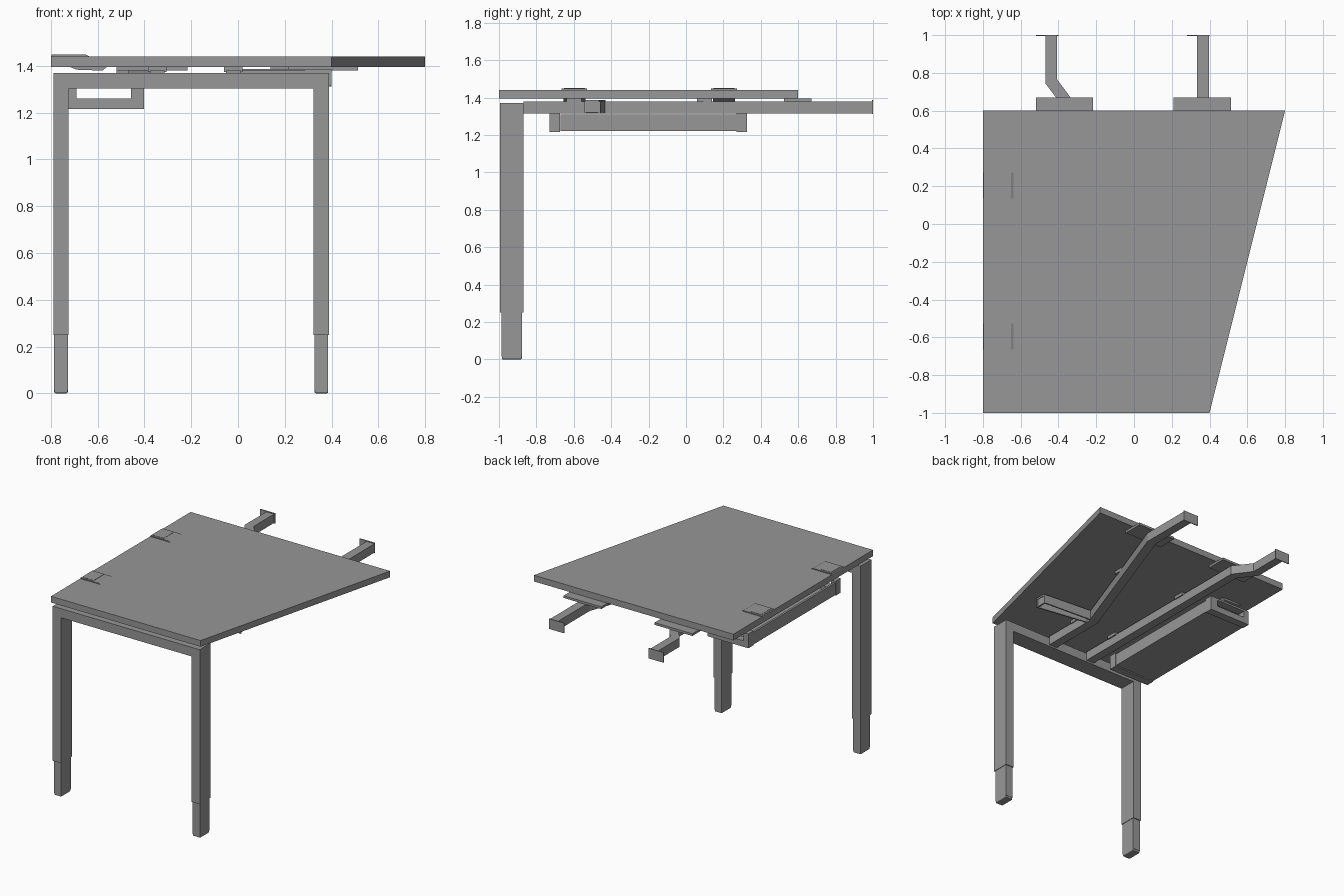
import bpy
import bmesh
from mathutils import Vector

cube = bpy.data.objects.get("Cube")
if cube:
    bpy.data.objects.remove(cube, do_unlink=True)

grey = bpy.data.materials.new("mid grey")
grey.use_nodes = True
GREY = (0.31, 0.31, 0.31, 1)
grey.diffuse_color = GREY
grey.node_tree.nodes["Principled BSDF"].inputs["Base Color"].default_value = GREY


def finish(name, bm, bevel=0):
    bmesh.ops.recalc_face_normals(bm, faces=bm.faces)
    mesh = bpy.data.meshes.new(name)
    bm.to_mesh(mesh)
    bm.free()
    mesh.materials.append(grey)
    obj = bpy.data.objects.new(name, mesh)
    bpy.context.collection.objects.link(obj)
    if bevel:
        mod = obj.modifiers.new("edge", "BEVEL")
        mod.width, mod.segments = bevel, 2
    return obj


def prism(name, outline, low, high, axis="z", bevel=0):
    """Extrude a flat outline from low to high along y or z."""
    bm = bmesh.new()
    place = (lambda a, b, t: (a, b, t)) if axis == "z" else (lambda a, b, t: (a, t, b))
    rings = [[bm.verts.new(place(a, b, t)) for a, b in outline] for t in (low, high)]
    for ring in rings:
        bm.faces.new(ring)
    n = len(outline)
    for i in range(n):
        j = (i + 1) % n
        bm.faces.new((rings[0][i], rings[0][j], rings[1][j], rings[1][i]))
    return finish(name, bm, bevel)


def box(name, x, y, z, bevel=0):
    outline = [(x[0], y[0]), (x[1], y[0]), (x[1], y[1]), (x[0], y[1])]
    return prism(name, outline, z[0], z[1], bevel=bevel)


def rail(name, path, width, z):
    """Mitred bar of constant width following a ground path."""
    pts = [Vector(p) for p in path]
    left, right = [], []
    for i, p in enumerate(pts):
        dirs = [(b - a).normalized() for a, b in zip(pts, pts[1:])][max(i - 1, 0):i + 1]
        normals = [Vector((-d.y, d.x)) for d in dirs]
        m = sum(normals, Vector((0, 0))).normalized()
        offset = m * (width / 2 / m.dot(normals[0]))
        left.append(tuple(p + offset))
        right.append(tuple(p - offset))
    prism(name, left + right[::-1], z[0], z[1])


# Slanted desktop
prism("desktop", [(-0.8, -1), (0.4, -1), (0.8, 0.6), (-0.8, 0.6)], 1.396, 1.441)

# Mitred front frame: two posts and a crossbar
X0, X1, T = -0.79, 0.39, 0.066
FRONT, BACK, TOP = -0.995, -0.87, 1.37
for side, outer, s in (("right", X0, 1), ("left", X1, -1)):
    inner = outer + s * T
    prism(side + "_leg", [(outer, 0.25), (inner, 0.25), (inner, TOP - T), (outer, TOP)],
          FRONT, BACK, "y")
    xs = sorted((outer + s * 0.004, inner - s * 0.004))
    box(side + "_leg_extension", xs, (-0.987, -0.876), (0.015, 0.27))
    box(side + "_foot", xs, (-0.985, -0.878), (0, 0.02), 0.005)
prism("front_crossbar", [(X0, TOP), (X0 + T, TOP - T), (X1 - T, TOP - T), (X1, TOP)],
      FRONT, BACK, "y")

# Support rails with end plates and mounting plates
RAIL_Z = (1.316, 1.38)
rail("right_rail", [(-0.345, BACK), (-0.345, 0.63), (-0.438, 0.755), (-0.438, 0.997)], 0.062, RAIL_Z)
rail("left_rail", [(-0.02, BACK), (-0.02, -0.45), (0.366, 0.62), (0.366, 0.997)], 0.064, RAIL_Z)
for side, x in (("right", -0.52), ("left", 0.28)):
    box(side + "_rail_end_plate", (x, x + 0.12), (0.994, 1), (1.312, 1.386))
for side, x in (("right", -0.52), ("left", 0.21)):
    box(side + "_back_mount_plate", (x, x + 0.303), (0.525, 0.67), (1.38, 1.396))
for side, x, y in (("right_front", -0.345, -0.6), ("left_front", -0.02, -0.6),
                   ("right_middle", -0.345, 0.1), ("left_middle", 0.178, 0.1)):
    box(side + "_pad", (x - 0.04, x + 0.04), (y - 0.04, y + 0.04), (1.375, 1.396))

# Side arm: tapered channel reaching out from the left rail
prism("side_arm_top", [(-0.02, -0.47), (0.4, -0.54), (0.4, -0.465), (-0.02, -0.43)], 1.374, 1.386)
for name, y0, y1 in (("front", -0.475, -0.54), ("back", -0.435, -0.462)):
    rail("side_arm_%s_flange" % name, [(-0.02, y0), (0.4, y1)], 0.01, (1.316, 1.38))
box("side_arm_end", (0.385, 0.395), (-0.535, -0.465), (1.32, 1.38))

# Cable tray between two end brackets
box("tray_floor", (-0.73, -0.405), (-0.67, 0.27), (1.222, 1.235))
box("tray_right_wall", (-0.73, -0.715), (-0.67, 0.27), (1.222, 1.31))
box("tray_left_wall", (-0.42, -0.405), (-0.67, 0.27), (1.222, 1.31))
for name, y in (("front", -0.73), ("back", 0.27)):
    ys = (y, y + 0.057)
    box(name + "_tray_bracket_base", (-0.73, -0.402), ys, (1.216, 1.26))
    box(name + "_tray_bracket_right_post", (-0.73, -0.69), ys, (1.26, 1.315))
    box(name + "_tray_bracket_left_post", (-0.457, -0.402), ys, (1.26, 1.315))
    box(name + "_tray_bracket_cap", (-0.73, -0.402), ys, (1.306, 1.32))

# Cable flaps set on the right edge, with clamps underneath
for name, y in (("front", -0.665), ("back", 0.135)):
    prism(name + "_flap", [(-0.8, 1.44), (-0.635, 1.44), (-0.65, 1.448), (-0.797, 1.448)],
          y, y + 0.137, "y")
    box(name + "_flap_lid", (-0.785, -0.7), (y + 0.012, y + 0.125), (1.447, 1.45))
    prism(name + "_flap_clamp", [(-0.72, 1.396), (-0.69, 1.384), (-0.58, 1.38), (-0.56, 1.396)],
          y + 0.01, y + 0.127, "y")
